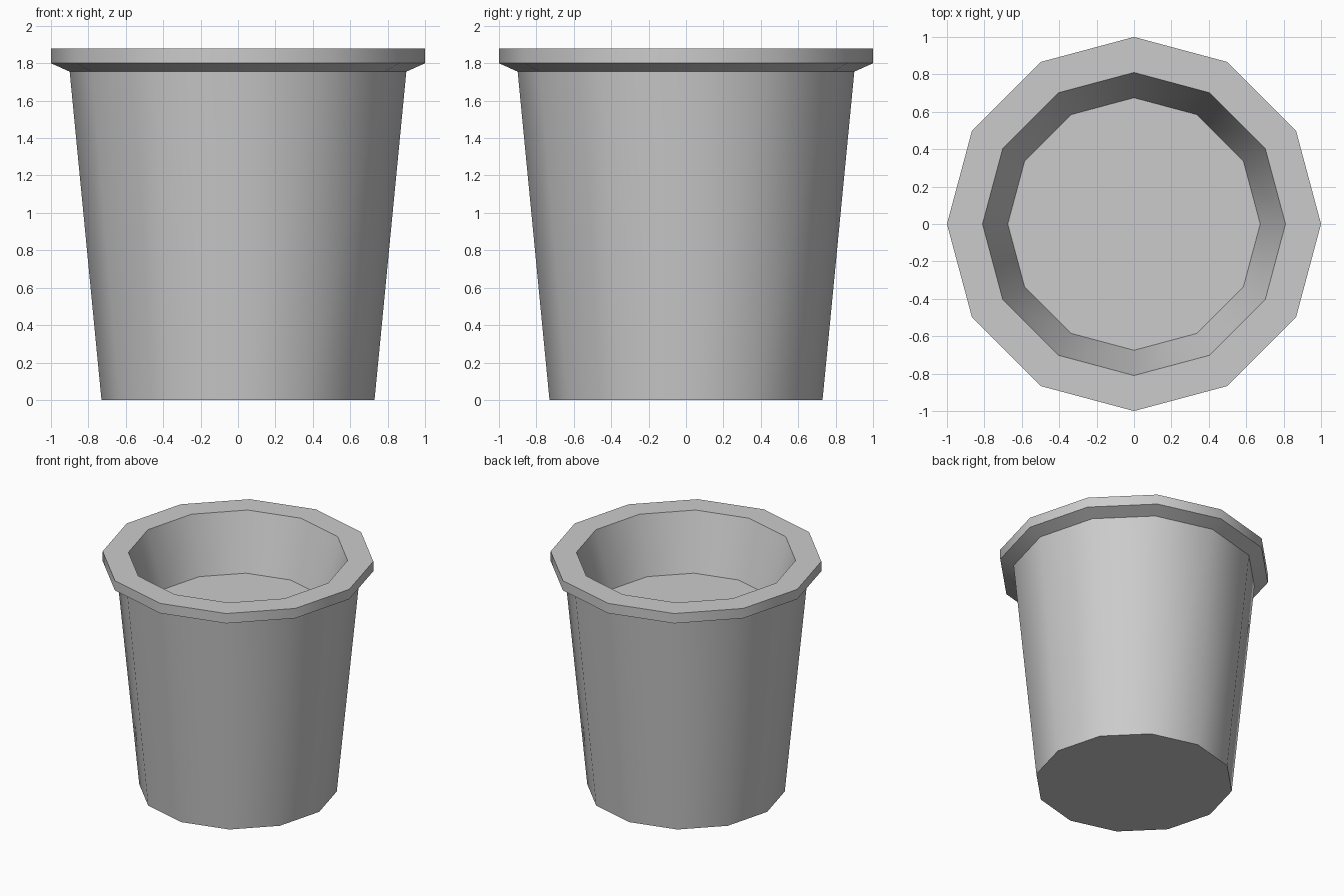
import bpy, bmesh, math

cube = bpy.data.objects.get("Cube")
if cube:
    bpy.data.objects.remove(cube, do_unlink=True)

SIDES = 12

grey = bpy.data.materials.new("plain_grey")
grey.use_nodes = True
colour = (0.6, 0.6, 0.6, 1)
grey.diffuse_color = colour
grey.node_tree.nodes["Principled BSDF"].inputs["Base Color"].default_value = colour


def turned(name, profile):
    """Spin a (radius, height) profile into a faceted solid, capped at both ends."""
    bm = bmesh.new()
    rings = []
    for r, z in profile:
        angles = [2 * math.pi * i / SIDES for i in range(SIDES)]
        rings.append([bm.verts.new((r * math.cos(a), r * math.sin(a), z)) for a in angles])
    for low, high in zip(rings, rings[1:]):
        for i in range(SIDES):
            j = (i + 1) % SIDES
            bm.faces.new((low[i], low[j], high[j], high[i]))
    bm.faces.new(rings[0][::-1])
    bm.faces.new(rings[-1])
    mesh = bpy.data.meshes.new(name)
    bm.to_mesh(mesh)
    bm.free()
    mesh.materials.append(grey)
    obj = bpy.data.objects.new(name, mesh)
    bpy.context.collection.objects.link(obj)
    bpy.ops.object.select_all(action="DESELECT")
    obj.select_set(True)
    bpy.context.view_layer.objects.active = obj
    bpy.ops.object.shade_smooth_by_angle(angle=math.radians(35))
    return obj


# Pot: base, tapered wall, flared rim, inner wall and recessed floor
turned("pot", [(0.73, 0), (0.9, 1.755), (1, 1.8), (1, 1.88), (0.81, 1.88), (0.675, 1.43)])
